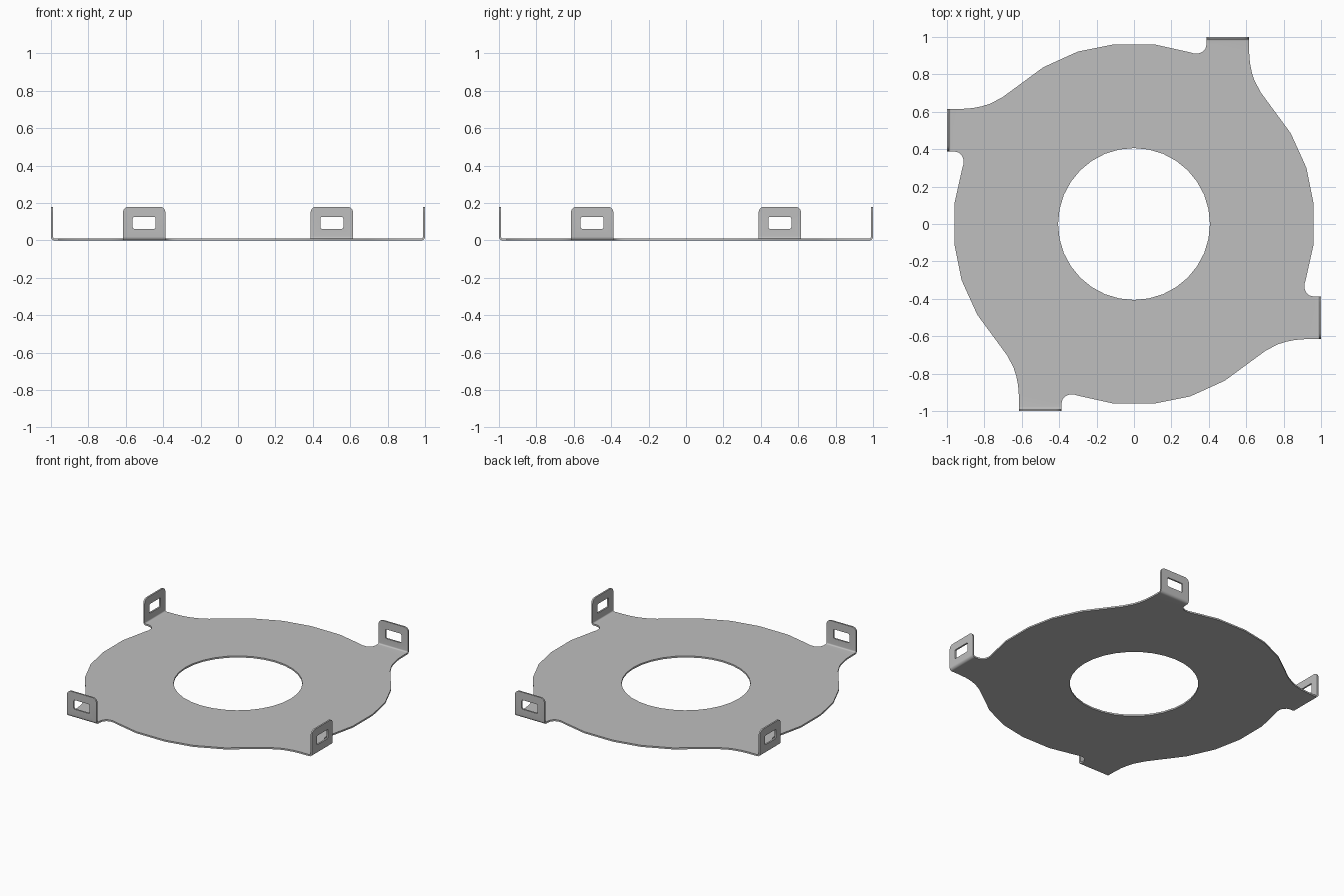
import bpy, bmesh, math
from mathutils import Matrix, Vector

if "Cube" in bpy.data.objects:
    bpy.data.objects.remove(bpy.data.objects["Cube"])

THICK = 0.011          # sheet thickness
R = 0.02               # outer bend radius
X0, X1 = 0.388, 0.615  # tab sides
TOP = 0.18             # tab height

bm = bmesh.new()


def loop(points):
    """Closed chain of edges through the points."""
    vs = [bm.verts.new(p) for p in points]
    return [bm.edges.new((vs[i], vs[(i + 1) % len(vs)])) for i in range(len(vs))]


def fill(*loops):
    edges = [e for pts in loops for e in loop(pts)]
    bmesh.ops.triangle_fill(bm, edges=edges, use_beauty=True)


def corner(cx, cz, r, start, steps=4):
    """Quarter-circle points in the x-z plane of a tab."""
    return [(cx + r * math.cos(start + i * math.pi / 2 / steps),
             cz + r * math.sin(start + i * math.pi / 2 / steps)) for i in range(steps + 1)]


# One quarter of the plate outline, from one tab round to the next
quarter = [(X1, 1 - R), (X0, 1 - R), (X0, 0.96), (0.382, 0.938), (0.366, 0.92),
           (0.345, 0.912), (0.32, 0.912), (0.29, 0.92), (0.11, 0.96), (-0.11, 0.96),
           (-0.30, 0.922), (-0.485, 0.838), (-0.70, 0.68), (-0.765, 0.645),
           (-0.81, 0.63), (-0.86, 0.62), (-0.91, 0.616)]
turns = [Matrix.Rotation(k * math.pi / 2, 4, 'Z') for k in range(4)]
outline = [t @ Vector((x, y, 0)) for t in turns for x, y in quarter]
hole = [(0.406 * math.cos(a * math.pi / 16), 0.406 * math.sin(a * math.pi / 16), 0)
        for a in range(32)]
fill(outline, hole)

# Upright tab outline with rounded top, and its rounded window
c, w = 0.03, 0.008
tab = [(X0, R), (X1, R)] + corner(X1 - c, TOP - c, c, 0) + corner(X0 + c, TOP - c, c, math.pi / 2)
wx0, wx1, wz0, wz1 = 0.44, 0.563, 0.062, 0.126
window = (corner(wx1 - w, wz1 - w, w, 0, 2) + corner(wx0 + w, wz1 - w, w, math.pi / 2, 2)
          + corner(wx0 + w, wz0 + w, w, math.pi, 2) + corner(wx1 - w, wz0 + w, w, math.pi * 1.5, 2))
arc = [(1 - R + R * math.sin(a * math.pi / 12), R - R * math.cos(a * math.pi / 12))
       for a in range(7)]

for t in turns:
    fill([t @ Vector((x, 1, z)) for x, z in tab], [t @ Vector((x, 1, z)) for x, z in window])
    # Rounded bend joining plate and tab
    for (ya, za), (yb, zb) in zip(arc, arc[1:]):
        bm.faces.new([bm.verts.new(t @ Vector(p)) for p in
                      ((X0, ya, za), (X1, ya, za), (X1, yb, zb), (X0, yb, zb))])

bmesh.ops.remove_doubles(bm, verts=bm.verts, dist=0.0005)
bmesh.ops.recalc_face_normals(bm, faces=bm.faces)
# Outside of the sheet faces down and outward
flat = max(bm.faces, key=lambda f: abs(f.normal.z) * f.calc_area())
if flat.normal.z > 0:
    bmesh.ops.reverse_faces(bm, faces=bm.faces)
bmesh.ops.dissolve_limit(bm, angle_limit=0.002, verts=[], edges=bm.edges)

mesh = bpy.data.meshes.new("mounting_plate")
bm.to_mesh(mesh)
bm.free()
plate = bpy.data.objects.new("mounting_plate", mesh)
bpy.context.collection.objects.link(plate)

steel = bpy.data.materials.new("light_grey_metal")
steel.diffuse_color = (0.52, 0.52, 0.52, 1)
steel.use_nodes = True
steel.node_tree.nodes["Principled BSDF"].inputs["Base Color"].default_value = steel.diffuse_color
mesh.materials.append(steel)

# Sheet thickness grows inward from the outer skin
mod = plate.modifiers.new("sheet", 'SOLIDIFY')
mod.thickness = THICK
mod.offset = -1
bpy.context.view_layer.objects.active = plate
plate.select_set(True)
bpy.ops.object.modifier_apply(modifier=mod.name)
bpy.ops.object.shade_smooth_by_angle(angle=math.radians(30))
